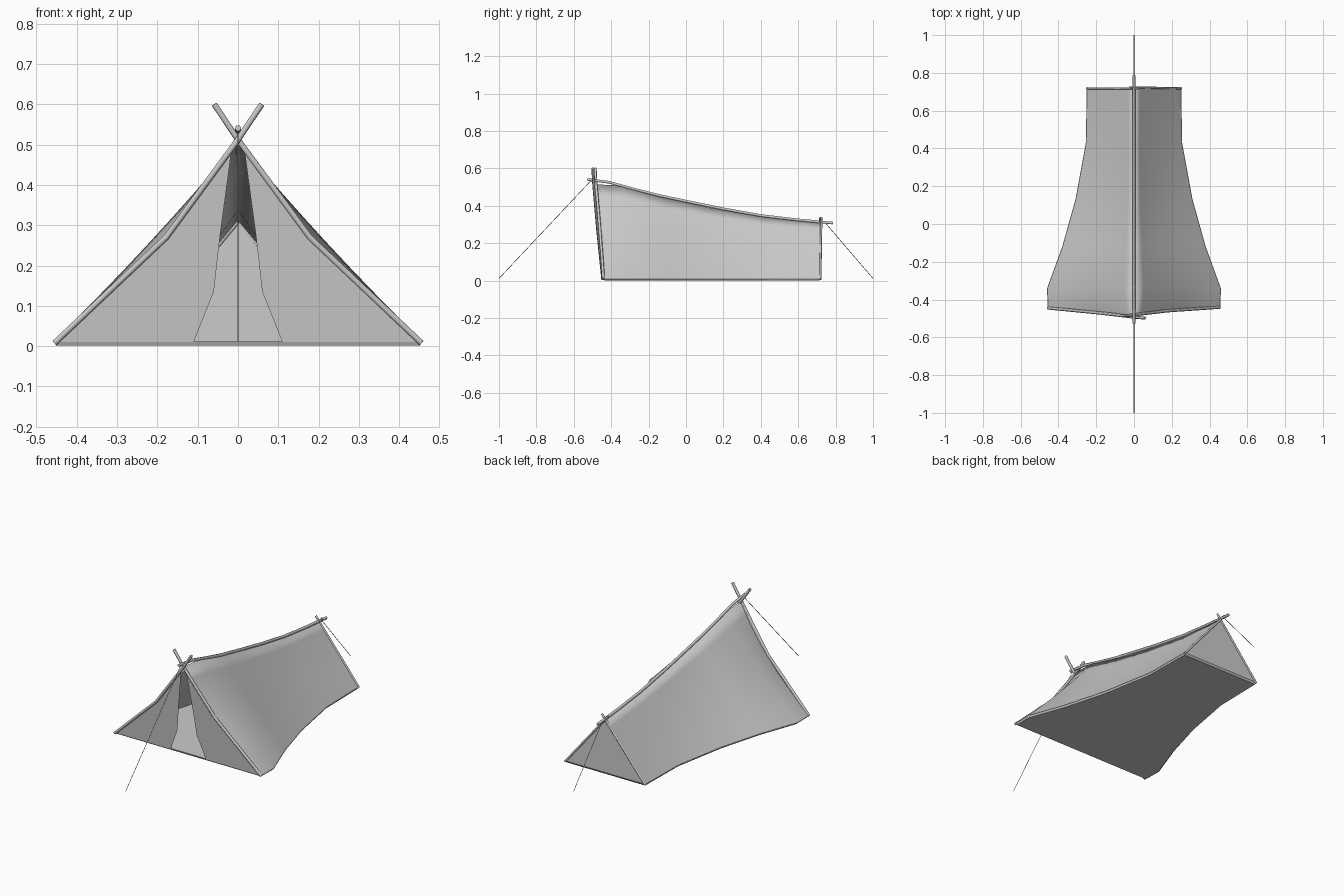
import bpy
import bmesh

if "Cube" in bpy.data.objects:
    bpy.data.objects.remove(bpy.data.objects["Cube"])


def mesh_object(name, verts, faces, smooth=False, mirror=False):
    me = bpy.data.meshes.new(name)
    me.from_pydata(verts, [], faces)
    ob = bpy.data.objects.new(name, me)
    bpy.context.collection.objects.link(ob)
    bm = bmesh.new()
    bm.from_mesh(me)
    bmesh.ops.recalc_face_normals(bm, faces=bm.faces)
    bm.to_mesh(me)
    bm.free()
    for p in me.polygons:
        p.use_smooth = smooth
    if mirror:
        mod = ob.modifiers.new("mirror", 'MIRROR')
        mod.use_clip = True
    return ob


def grid(name, rows, smooth=False, mirror=False):
    n = len(rows[0])
    verts = [p for r in rows for p in r]
    faces = [(i * n + j, i * n + j + 1, (i + 1) * n + j + 1, (i + 1) * n + j)
             for i in range(len(rows) - 1) for j in range(n - 1)]
    return mesh_object(name, verts, faces, smooth, mirror)


def tube(name, pts, radius, res=1):
    cu = bpy.data.curves.new(name, 'CURVE')
    cu.dimensions = '3D'
    cu.bevel_depth = radius
    cu.bevel_resolution = res
    cu.use_fill_caps = True
    sp = cu.splines.new('POLY')
    sp.points.add(len(pts) - 1)
    for p, co in zip(sp.points, pts):
        p.co = (*co, 1)
    ob = bpy.data.objects.new(name, cu)
    bpy.context.collection.objects.link(ob)
    return ob


def front_y(z):
    return -0.44 - 0.045 * z / 0.51


# Roof canvas: sections along y as (y, ridge height, half width, inward sag)
sections = [(-0.44, 0.515, 0.458, 0.045), (-0.34, 0.508, 0.46, 0.012),
            (-0.12, 0.445, 0.38, 0.015), (0.13, 0.39, 0.31, 0.015),
            (0.43, 0.338, 0.255, 0.008), (0.72, 0.312, 0.25, 0.0)]
N = 8
roof = []
for k, (y, h, w, sag) in enumerate(sections):
    row = []
    for j in range(N + 1):
        t = j / N
        z = h + (0.01 - h) * t
        x = w * t - sag * 4 * t * (1 - t)
        row.append((max(x, 0), front_y(z) if k == 0 else y, z))
    roof.append(row)
grid("roof_canvas", roof, smooth=True, mirror=True)

# Groundsheet with a slightly inset underside
outline = [(s[2], s[0]) for s in sections]
outline += [(-x, y) for x, y in reversed(outline)]
n = len(outline)
verts = [(x, y, 0.012) for x, y in outline]
verts += [(x * 0.98, y * 0.99, 0.002) for x, y in outline]
faces = [tuple(range(n)), tuple(range(n, 2 * n))]
faces += [(i, (i + 1) % n, (i + 1) % n + n, i + n) for i in range(n)]
mesh_object("groundsheet", verts, faces)

# Front panels leaving an open doorway: (z, outer x, inner x)
panel = [(0.01, 0.455, 0.11), (0.135, 0.312, 0.06),
         (0.27, 0.175, 0.045), (0.5, 0.015, 0.014)]
grid("front_panels", [[(a, front_y(z), z), (b, front_y(z), z)]
                      for z, a, b in panel], mirror=True)

# Back wall
mesh_object("back_wall", [(-0.25, 0.718, 0.01), (0.25, 0.718, 0.01), (0, 0.718, 0.312)],
            [(0, 1, 2)])

# Crossed poles at front and back
for s, side in ((-1, "left"), (1, "right")):
    d = 0.006 * s
    tube(f"front_pole_{side}",
         [(0.455 * s, -0.443 + d / 3, 0.008), (0.178 * s, -0.466 + d, 0.27),
          (0, -0.487 + d, 0.512), (-0.059 * s, -0.492 + d, 0.6)], 0.008)
    tube(f"back_pole_{side}",
         [(0.25 * s, 0.718, 0.008), (0, 0.72 + d / 2, 0.31),
          (-0.022 * s, 0.72 + d / 2, 0.337)], 0.006)

# Sagging ridge pole
tube("ridge_pole",
     [(0, -0.527, 0.541), (0, -0.41, 0.526), (0, -0.29, 0.493), (0, -0.15, 0.457),
      (0, 0.02, 0.421), (0, 0.2, 0.384), (0, 0.41, 0.347), (0, 0.6, 0.325),
      (0, 0.785, 0.308)], 0.008)

# Guy ropes
tube("front_rope", [(0, -1, 0.012), (0, -0.505, 0.538)], 0.0016, 0)
tube("back_rope", [(0, 0.742, 0.312), (0, 1, 0.012)], 0.0016, 0)
